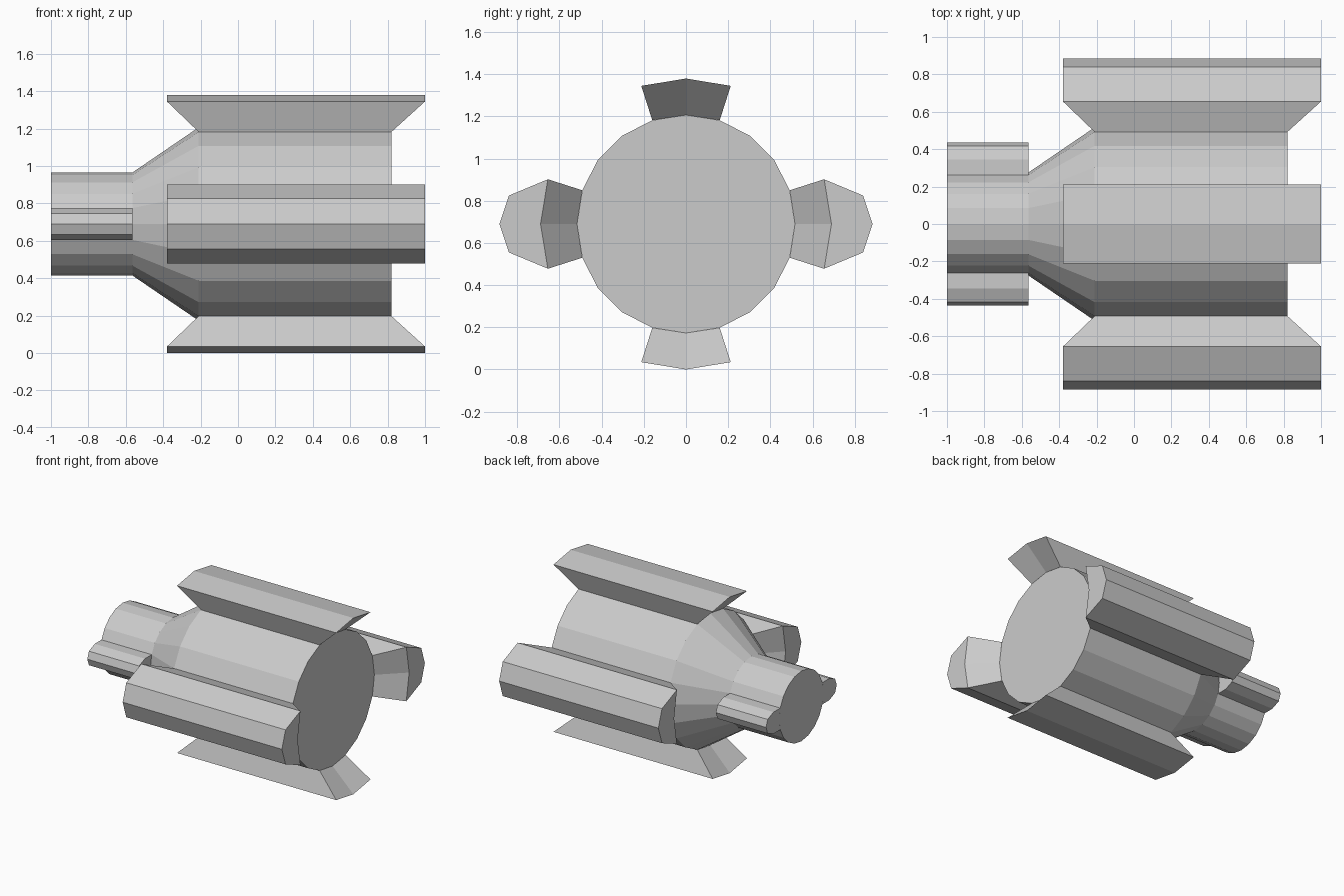
import bpy, bmesh
from math import sin, cos, pi
from mathutils import Matrix

if "Cube" in bpy.data.objects:
    bpy.data.objects.remove(bpy.data.objects["Cube"])

CZ = 0.69      # height of the long axis
SIDES = 20


def finish(bm, name):
    bmesh.ops.recalc_face_normals(bm, faces=bm.faces)
    me = bpy.data.meshes.new(name)
    bm.to_mesh(me)
    bm.free()
    ob = bpy.data.objects.new(name, me)
    bpy.context.collection.objects.link(ob)
    return ob


def lathe(name, profile):
    """Closed faceted solid around the x axis from (x, radius) pairs."""
    bm = bmesh.new()
    rings = []
    for x, r in profile:
        rings.append([bm.verts.new((x, r * cos(2 * pi * i / SIDES),
                                    CZ + r * sin(2 * pi * i / SIDES)))
                      for i in range(SIDES)])
    for a, b in zip(rings, rings[1:]):
        for i in range(SIDES):
            j = (i + 1) % SIDES
            bm.faces.new((a[i], a[j], b[j], b[i]))
    bm.faces.new(rings[0])
    bm.faces.new(rings[-1])
    return finish(bm, name)


def rib(name, rows, angle):
    """Long rib grown outward from the hull, turned about the x axis.
    Each row: x start, x end, edge distance, half width, middle distance."""
    bm = bmesh.new()
    ends = []
    for x0, x1, edge, half, mid in rows:
        pts = ((edge, -half), (mid, 0), (edge, half))
        ends.append([[bm.verts.new((x, y, z)) for y, z in pts] for x in (x0, x1)])
    for a, b in zip(ends, ends[1:]):
        for e in (0, 1):                       # end walls
            for k in (0, 1):
                bm.faces.new((a[e][k], a[e][k + 1], b[e][k + 1], b[e][k]))
        for k in (0, 2):                       # long flanks
            bm.faces.new((a[0][k], a[1][k], b[1][k], b[0][k]))
    for row in (ends[0], ends[-1]):            # inner and outer caps
        for k in (0, 1):
            bm.faces.new((row[0][k], row[0][k + 1], row[1][k + 1], row[1][k]))
    bm.transform(Matrix.Translation((0, 0, CZ)) @ Matrix.Rotation(angle, 4, 'X'))
    return finish(bm, name)


# Main drum, tapered shoulder and narrow neck
lathe("body", [(-1.0, 0.275), (-0.565, 0.275), (-0.21, 0.517), (0.82, 0.517)])

# Flared fins above and below
fin = [(-0.21, 0.82, 0.492, 0.16, 0.517), (-0.38, 1.0, 0.655, 0.212, 0.69)]
rib("top_fin", fin, pi / 2)
rib("bottom_fin", fin, -pi / 2)

# Side pods: same flare, with an extra bevelled outer part
pod = fin + [(-0.38, 1.0, 0.84, 0.135, 0.885)]
# Small ears on the neck
ear = [(-1.0, -0.565, 0.262, 0.085, 0.275),
       (-1.0, -0.565, 0.345, 0.085, 0.36),
       (-1.0, -0.565, 0.417, 0.055, 0.437)]
for side, angle in (("left", 0), ("right", pi)):
    rib(side + "_pod", pod, angle)
    rib(side + "_neck_ear", ear, angle)
